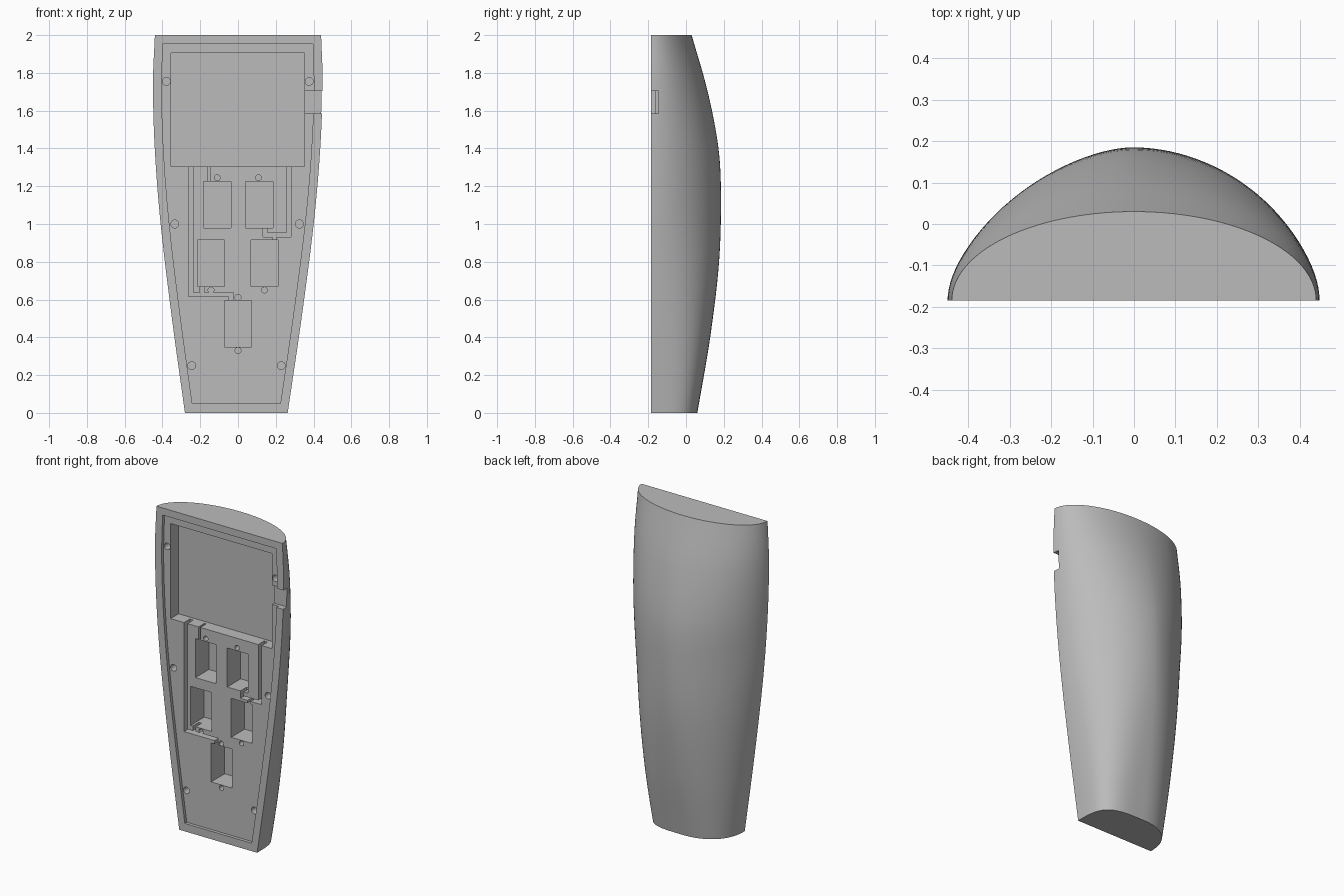
import bpy, bmesh, math

if "Cube" in bpy.data.objects:
    bpy.data.objects.remove(bpy.data.objects["Cube"], do_unlink=True)

FRONT = -0.185
LEDGE = FRONT + 0.02
HEIGHT = 2.0

grey = bpy.data.materials.new("plain grey")
grey.use_nodes = True
grey.diffuse_color = (0.5, 0.5, 0.5, 1)
grey.node_tree.nodes["Principled BSDF"].inputs["Base Color"].default_value = (0.5, 0.5, 0.5, 1)


def smooth_lookup(table, z):
    """Catmull-Rom interpolation through (z, value) pairs."""
    def slope(i):
        a, b = table[max(i - 1, 0)], table[min(i + 1, len(table) - 1)]
        return (b[1] - a[1]) / (b[0] - a[0])
    i = max(k for k in range(len(table) - 1) if table[k][0] <= z or k == 0)
    (z0, v0), (z1, v1) = table[i], table[i + 1]
    d = z1 - z0
    t = (z - z0) / d
    return ((2*t**3 - 3*t**2 + 1) * v0 + (t**3 - 2*t**2 + t) * d * slope(i)
            + (3*t**2 - 2*t**3) * v1 + (t**3 - t**2) * d * slope(i + 1))


HALF_WIDTH = [(0, .272), (.5, .343), (1, .405), (1.4, .438), (1.75, .449), (2, .44)]
BACK = [(0, .06), (.4, .128), (.8, .175), (1.15, .185), (1.4, .172), (1.7, .115), (2, .03)]
LEFT_POWER = [(0, 3.6), (.5, 2.6), (1, 2.0), (2, 2.0)]
RIGHT_POWER = [(0, 2.3), (.5, 1.95), (1.1, 1.72), (1.5, 1.8), (2, 2.0)]


def width(z):
    return smooth_lookup(HALF_WIDTH, z)


def centre(z):
    return -0.009 * (1 - z / HEIGHT)


def make_object(name, bm):
    bmesh.ops.recalc_face_normals(bm, faces=bm.faces)
    mesh = bpy.data.meshes.new(name)
    bm.to_mesh(mesh)
    bm.free()
    obj = bpy.data.objects.new(name, mesh)
    bpy.context.collection.objects.link(obj)
    return obj


# Housing: loft of half-oval sections, flat at the front
def loft_housing(rows=48, segments=56):
    bm = bmesh.new()
    rings = []
    for r in range(rows + 1):
        z = HEIGHT * r / rows
        w, depth = width(z), smooth_lookup(BACK, z) - FRONT
        ring = []
        for s in range(segments + 1):
            a = math.pi * s / segments
            c, sn = math.cos(a), max(math.sin(a), 0)
            if s in (0, segments):
                sn = 0
            p = smooth_lookup(LEFT_POWER if c > 0 else RIGHT_POWER, z)
            x = centre(z) + math.copysign(w * abs(c) ** (2 / p), c)
            ring.append(bm.verts.new((x, FRONT + depth * sn ** (2 / p), z)))
        rings.append(ring)
    for low, high in zip(rings, rings[1:]):
        for s in range(segments + 1):
            n = (s + 1) % (segments + 1)
            bm.faces.new((low[s], low[n], high[n], high[s]))
    bm.faces.new(rings[0])
    bm.faces.new(rings[-1])
    return make_object("housing", bm)


housing = loft_housing()
housing.data.materials.append(grey)
cutters = []


def cut(name, outline, floor):
    """Sink a pocket with the given (x, z) outline from the front to y = floor."""
    bm = bmesh.new()
    near = [bm.verts.new((x, FRONT - 0.1, z)) for x, z in outline]
    far = [bm.verts.new((x, floor, z)) for x, z in outline]
    bm.faces.new(near)
    bm.faces.new(far)
    for i in range(len(near)):
        j = (i + 1) % len(near)
        bm.faces.new((near[i], near[j], far[j], far[i]))
    obj = make_object(name, bm)
    obj.data.materials.append(grey)
    obj.hide_render = True
    cutters.append(obj)
    mod = housing.modifiers.new(name, 'BOOLEAN')
    mod.operation, mod.solver, mod.object = 'DIFFERENCE', 'EXACT', obj


def cut_box(name, x0, x1, z0, z1, floor):
    cut(name, [(x0, z0), (x1, z0), (x1, z1), (x0, z1)], floor)


def cut_hole(name, x, z, radius, floor):
    ring = [2 * math.pi * i / 20 for i in range(20)]
    cut(name, [(x + radius * math.cos(a), z + radius * math.sin(a)) for a in ring], floor)


# Shallow cover ledge following the outline
levels = [.05 + (1.955 - .05) * i / 16 for i in range(17)]
ledge = [(centre(z) + width(z) - .046, z) for z in levels]
ledge += [(centre(z) - width(z) + .046, z) for z in reversed(levels)]
cut("cover_ledge", ledge, LEDGE)

# Large display recess and the cable notch in the side wall
cut_box("display_recess", -.355, .352, 1.305, 1.905, LEDGE + .08)
cut_box("side_notch", .34, .6, 1.585, 1.705, FRONT + .04)

# Button pockets
for x, z in [(-.11, 1.102), (.112, 1.102), (-.143, .792), (.14, .792), (0, .473)]:
    cut_box("button_pocket", x - .072, x + .072, z - .123, z + .123, LEDGE + .135)

# Wire channels, each overlapping the recess it feeds
CHANNELS = [
    (-.262, -.238, .617, 1.32), (-.25, -.025, .617, .638), (-.048, -.025, .59, .63),
    (-.2, -.18, .63, .68), (-.16, -.148, 1.22, 1.32),
    (.257, .281, .932, 1.32), (.132, .27, .932, .953), (.132, .155, .94, .99),
    (.182, .204, .91, .945),
]
for x0, x1, z0, z1 in CHANNELS:
    cut_box("wire_channel", x0, x1, z0, z1, LEDGE + .06)

# Screw holes along the rim
for half, z in [(.378, 1.755), (.33, 1.0), (.237, .25)]:
    for side in (-1, 1):
        cut_hole("screw_hole", centre(z) + side * half, z, .021, LEDGE + .06)

# Small fixing holes beside the pockets
for x, z in [(-.11, 1.245), (.109, 1.245), (-.143, .65), (.14, .65), (0, .612), (0, .33)]:
    cut_hole("fixing_hole", x, z, .0155, LEDGE + .06)

# Bake the cuts and drop the cutters
bpy.context.view_layer.update()
result = bpy.data.meshes.new_from_object(
    housing.evaluated_get(bpy.context.evaluated_depsgraph_get()))
housing.modifiers.clear()
housing.data = result
for obj in cutters:
    bpy.data.objects.remove(obj, do_unlink=True)

bpy.ops.object.select_all(action='DESELECT')
housing.select_set(True)
bpy.context.view_layer.objects.active = housing
bpy.ops.object.shade_smooth_by_angle(angle=math.radians(30))
